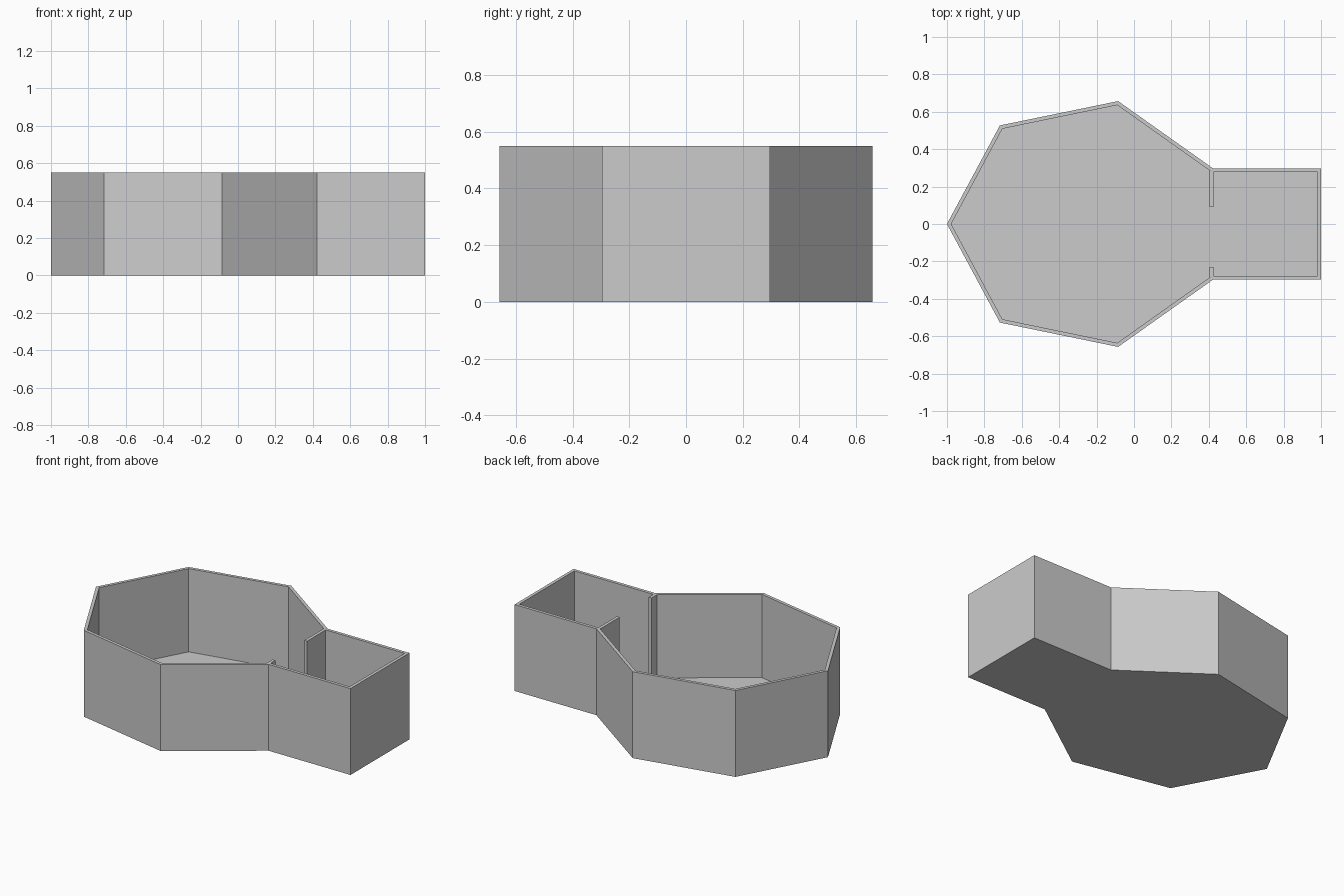
import bpy, bmesh
from mathutils import Vector

cube = bpy.data.objects.get("Cube")
if cube:
    bpy.data.objects.remove(cube, do_unlink=True)

HEIGHT, WALL, FLOOR = 0.55, 0.02, 0.02

grey = bpy.data.materials.new("plain_grey")
grey.use_nodes = True
grey.diffuse_color = (0.6, 0.6, 0.6, 1)
grey.node_tree.nodes["Principled BSDF"].inputs["Base Color"].default_value = (0.6, 0.6, 0.6, 1)


def make_object(name, bm):
    bmesh.ops.recalc_face_normals(bm, faces=bm.faces)
    mesh = bpy.data.meshes.new(name)
    bm.to_mesh(mesh)
    bm.free()
    mesh.materials.append(grey)
    obj = bpy.data.objects.new(name, mesh)
    bpy.context.collection.objects.link(obj)
    return obj


def inset(points, distance):
    """Mitred inward offset of a counter-clockwise outline."""
    result = []
    for i, p in enumerate(points):
        before = (p - points[i - 1]).normalized()
        after = (points[(i + 1) % len(points)] - p).normalized()
        n1, n2 = Vector((-before.y, before.x)), Vector((-after.y, after.x))
        result.append(p + (n1 + n2) * distance / (1 + n1.dot(n2)))
    return result


# Outline: many-sided main room joined to a rectangular entry room
half = [(1, 0.297), (0.423, 0.297), (-0.085, 0.657), (-0.717, 0.527)]
outer = [Vector(p) for p in half] + [Vector((-1, 0))]
outer += [Vector((x, -y)) for x, y in reversed(half)]
inner = inset(outer, WALL)

# Tray shell: outer wall, rim, inner wall, floor and underside
bm = bmesh.new()
loops = [[bm.verts.new((p.x, p.y, z)) for p in outline]
         for outline, z in ((outer, 0), (outer, HEIGHT), (inner, HEIGHT), (inner, FLOOR))]
for low, high in zip(loops, loops[1:]):
    for i in range(len(low)):
        j = (i + 1) % len(low)
        bm.faces.new((low[i], low[j], high[j], high[i]))
bm.faces.new(loops[0])
bm.faces.new(loops[-1])
make_object("room_shell", bm)

# Partition stubs either side of the doorway
for name, y0, y1 in (("left_partition", 0.09, 0.284), ("right_partition", -0.284, -0.23)):
    bm = bmesh.new()
    bmesh.ops.create_cube(bm, size=1)
    bmesh.ops.scale(bm, vec=(WALL, y1 - y0, HEIGHT - FLOOR), verts=bm.verts)
    bmesh.ops.translate(bm, vec=(0.414, (y0 + y1) / 2, (HEIGHT + FLOOR) / 2), verts=bm.verts)
    make_object(name, bm)
